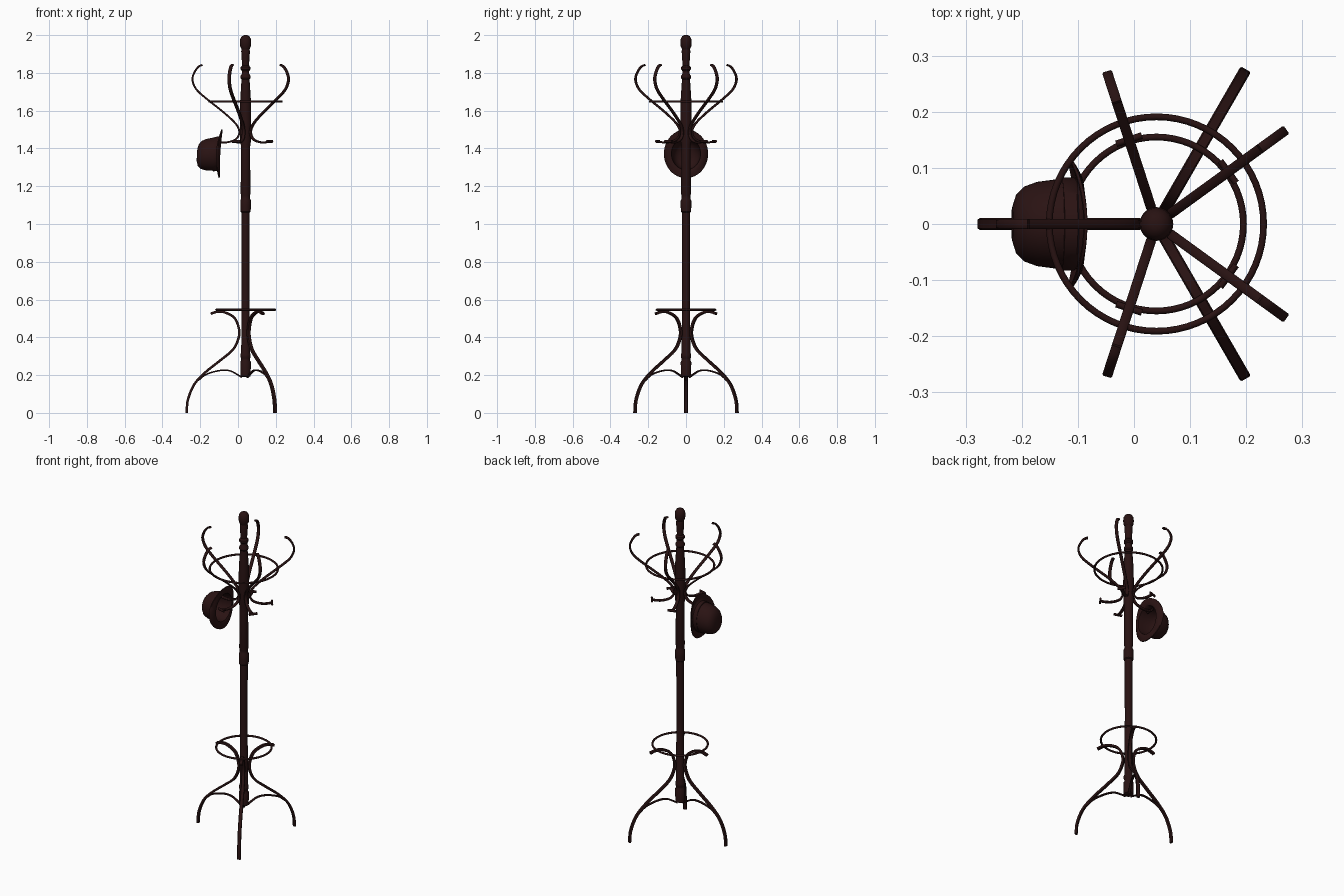
import bpy, bmesh, math
from mathutils import Vector

if "Cube" in bpy.data.objects:
    bpy.data.objects.remove(bpy.data.objects["Cube"])

CX = 0.04  # the pole stands slightly right of the origin

wood = bpy.data.materials.new("dark mahogany")
wood.diffuse_color = (0.021, 0.006, 0.006, 1)
wood.use_nodes = True
wood.node_tree.nodes["Principled BSDF"].inputs["Base Color"].default_value = wood.diffuse_color
felt = bpy.data.materials.new("dark brown felt")
felt.diffuse_color = (0.023, 0.0065, 0.0065, 1)
felt.use_nodes = True
felt.node_tree.nodes["Principled BSDF"].inputs["Base Color"].default_value = felt.diffuse_color


def finish(bm, name, mat, angle=40):
    bmesh.ops.remove_doubles(bm, verts=bm.verts, dist=1e-5)
    bmesh.ops.recalc_face_normals(bm, faces=bm.faces)
    me = bpy.data.meshes.new(name)
    bm.to_mesh(me)
    bm.free()
    ob = bpy.data.objects.new(name, me)
    bpy.context.collection.objects.link(ob)
    me.materials.append(mat)
    bpy.context.view_layer.objects.active = ob
    ob.select_set(True)
    bpy.ops.object.shade_smooth_by_angle(angle=math.radians(angle))
    ob.select_set(False)
    return ob


def skin(bm, rings, closed=False, caps=True):
    """Join rows of points into a tube."""
    rows = [[bm.verts.new(p) for p in r] for r in rings]
    n = len(rows[0])
    for i in range(len(rows) if closed else len(rows) - 1):
        a, b = rows[i], rows[(i + 1) % len(rows)]
        for j in range(n):
            k = (j + 1) % n
            bm.faces.new((a[j], a[k], b[k], b[j]))
    if caps and not closed:
        bm.faces.new(rows[0])
        bm.faces.new(rows[-1])


def smooth_path(pts, steps=6):
    """Catmull-Rom curve through (radius, height) points."""
    p = [Vector(q) for q in pts]
    p = [2 * p[0] - p[1]] + p + [2 * p[-1] - p[-2]]
    out = []
    for i in range(1, len(p) - 2):
        a, b, c, d = p[i - 1:i + 3]
        for s in range(steps):
            t = s / steps
            out.append(0.5 * (2 * b + (c - a) * t + (2 * a - 5 * b + 4 * c - d) * t * t
                              + (3 * b - a - 3 * c + d) * t ** 3))
    return out + [p[-2]]


def bent_strip(name, pts, deg, width, thick):
    """Bentwood strip lying in the vertical plane at the given angle."""
    path = smooth_path(pts)
    ca, sa = math.cos(math.radians(deg)), math.sin(math.radians(deg))
    w, t = width / 2, thick / 2
    sec = [(w, t * .5), (w * .75, t), (-w * .75, t), (-w, t * .5),
           (-w, -t * .5), (-w * .75, -t), (w * .75, -t), (w, -t * .5)]
    rings = []
    for i, q in enumerate(path):
        d = (path[min(i + 1, len(path) - 1)] - path[max(i - 1, 0)]).normalized()
        ring = []
        for u, v in sec:
            r, z = q.x - d.y * v, q.y + d.x * v
            ring.append((CX + r * ca - u * sa, r * sa + u * ca, z))
        rings.append(ring)
    bm = bmesh.new()
    skin(bm, rings)
    return finish(bm, name, wood, 50)


def hoop(name, radius, z, tube_r, tube_z):
    rings = []
    for i in range(64):
        a = math.tau * i / 64
        rings.append([(CX + (radius + tube_r * math.cos(b)) * math.cos(a),
                       (radius + tube_r * math.cos(b)) * math.sin(a),
                       z + tube_z * math.sin(b))
                      for b in [math.tau * j / 10 for j in range(10)]])
    bm = bmesh.new()
    skin(bm, rings, closed=True)
    return finish(bm, name, wood, 60)


# turned centre pole with knob
pole = [(.018, .19), (.027, .195), (.028, .27), (.023, .278), (.023, .288), (.027, .295),
        (.027, .31), (.023, .32), (.021, .7), (.022, 1.05), (.022, 1.06), (.027, 1.065),
        (.028, 1.09), (.028, 1.125), (.023, 1.135), (.023, 1.15), (.026, 1.16), (.024, 1.38),
        (.025, 1.42), (.029, 1.44), (.030, 1.56), (.028, 1.66), (.023, 1.74), (.021, 1.765),
        (.026, 1.772), (.026, 1.785), (.019, 1.795), (.019, 1.81), (.026, 1.818), (.026, 1.83),
        (.018, 1.84), (.021, 1.88), (.023, 1.915), (.021, 1.925), (.028, 1.94), (.030, 1.96),
        (.028, 1.98), (.02, 1.994), (.008, 2.0)]
bm = bmesh.new()
skin(bm, [[(CX + r * math.cos(math.tau * j / 32), r * math.sin(math.tau * j / 32), z)
           for j in range(32)] for r, z in pole])
finish(bm, "centre_pole", wood, 35)

# three legs sweeping up to the umbrella hoop, each with an arched brace
leg = [(.312, 0), (.305, .07), (.272, .15), (.215, .213), (.135, .277), (.066, .336),
       (.036, .40), (.036, .45), (.06, .504), (.11, .532), (.15, .535), (.185, .525)]
brace = [(.02, .188), (.045, .204), (.08, .222), (.12, .226), (.17, .217), (.215, .20), (.25, .172)]
for i in range(3):
    bent_strip(f"leg_{i + 1}", leg, 60 + 120 * i, .021, .013)
    bent_strip(f"leg_brace_{i + 1}", brace, 60 + 120 * i, .014, .008)

# five coat arms, each ending below in a small hook with a cross peg
arm = [(.228, 1.842), (.25, 1.832), (.272, 1.80), (.281, 1.762), (.262, 1.715), (.215, 1.67),
       (.11, 1.586), (.05, 1.528), (.033, 1.485), (.05, 1.45), (.09, 1.434), (.125, 1.432),
       (.157, 1.437)]
for i in range(5):
    deg = 36 + 72 * i
    bent_strip(f"coat_arm_{i + 1}", arm, deg, .018, .010)
    ca, sa = math.cos(math.radians(deg)), math.sin(math.radians(deg))
    bm = bmesh.new()
    skin(bm, [[(CX + (.158 + .006 * math.cos(b)) * ca - u * sa,
                (.158 + .006 * math.cos(b)) * sa + u * ca,
                1.438 + .008 * math.sin(b)) for b in [math.tau * j / 12 for j in range(12)]]
              for u in (-.024, .024)])
    finish(bm, f"hook_peg_{i + 1}", wood)

# hoops
hoop("upper_hoop", .191, 1.648, .006, .006)
hoop("lower_hoop", .155, .546, .006, .006)

# bowler hat hanging on the left hook, crown facing left: (radius, depth) outside then inside
hat = [(.0005, .125), (.03, .124), (.052, .117), (.067, .102), (.075, .08), (.079, .05),
       (.080, .036), (.083, .035), (.083, .012), (.080, .010), (.086, .003), (.10, .001),
       (.113, .004), (.117, .002), (.116, -.003), (.10, -.004), (.086, -.003), (.077, .003),
       (.075, .03), (.071, .075), (.062, .098), (.048, .112), (.03, .118), (.0005, .119)]
rings = []
for r, h in hat:
    ring = []
    for j in range(48):
        a = math.tau * j / 48
        y, z = r * math.cos(a), 1.1 * r * math.sin(a)
        curl = .022 * math.cos(a) ** 2 * max(0, (r - .08) / .037)  # sides of brim roll up
        ring.append((-.093 - h - curl + .055 * z, y, 1.372 + z - .055 * h))
    rings.append(ring)
bm = bmesh.new()
skin(bm, rings)
finish(bm, "bowler_hat", felt, 50)
